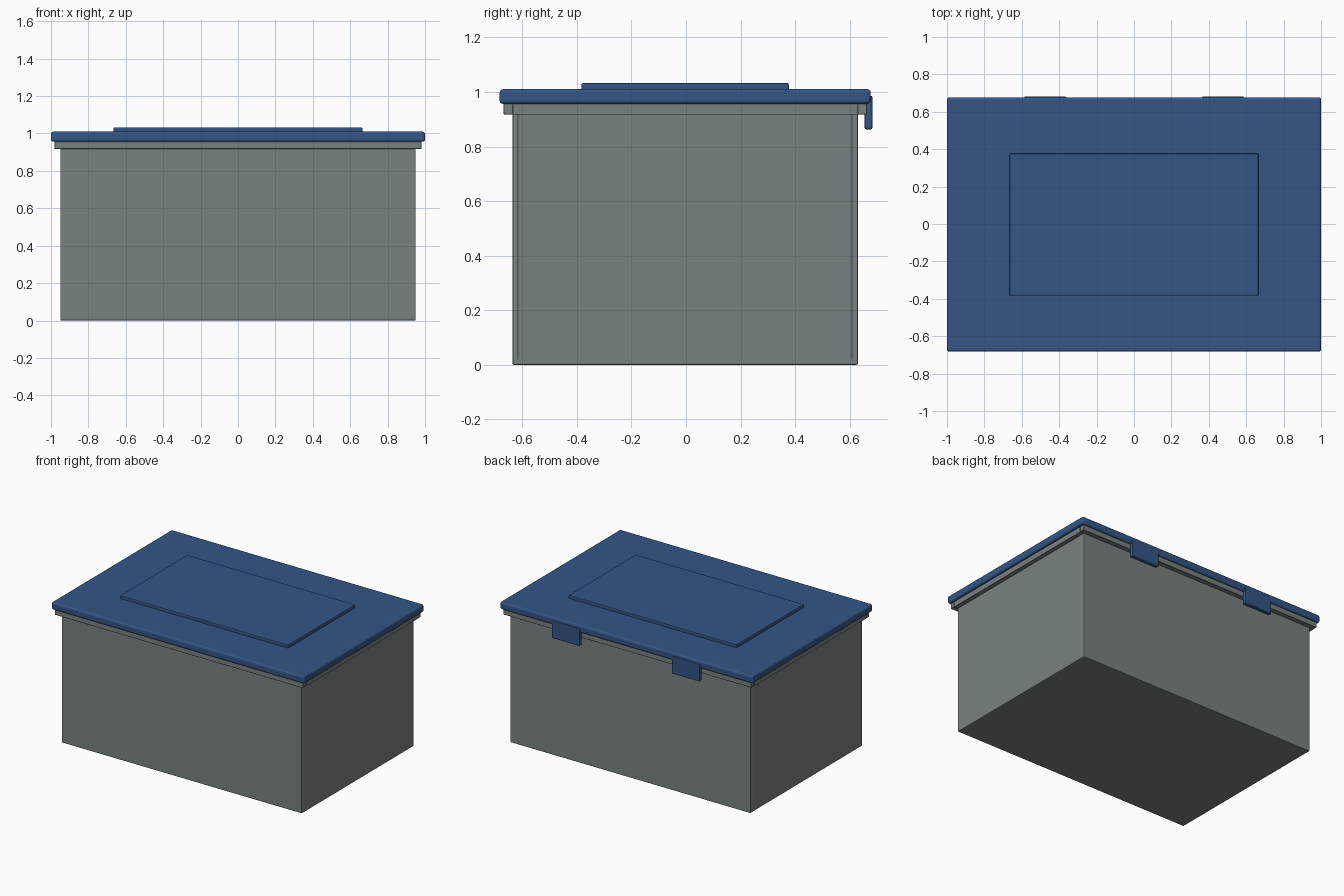
import bpy, bmesh

if "Cube" in bpy.data.objects:
    bpy.data.objects.remove(bpy.data.objects["Cube"])


def material(name, rgb):
    m = bpy.data.materials.new(name)
    m.diffuse_color = (*rgb, 1.0)
    m.use_nodes = True
    m.node_tree.nodes["Principled BSDF"].inputs["Base Color"].default_value = m.diffuse_color
    return m


grey = material("grey plastic", (0.19, 0.22, 0.22))
blue = material("blue plastic", (0.034, 0.092, 0.24))

CY = -0.003  # the hinges stick out at the back, so the box sits slightly forward


def box(name, x, y, z, mat, bevel=0.0, segments=2):
    """Bevelled block from (min, max) ranges."""
    bm = bmesh.new()
    bmesh.ops.create_cube(bm, size=1)
    for v in bm.verts:
        v.co = [r[0] if c < 0 else r[1] for c, r in zip(v.co, (x, y, z))]
    if bevel:
        bmesh.ops.bevel(bm, geom=bm.edges[:], offset=bevel, segments=segments,
                        profile=0.5, affect='EDGES')
    bmesh.ops.recalc_face_normals(bm, faces=bm.faces[:])
    me = bpy.data.meshes.new(name)
    bm.to_mesh(me)
    bm.free()
    me.materials.append(mat)
    ob = bpy.data.objects.new(name, me)
    bpy.context.collection.objects.link(ob)
    return ob


def span(c, half):
    return (c - half, c + half)


# Open tub: floor and four thin walls
W, D, T = 0.95, 0.633, 0.022
box("tub_floor", span(0, W), span(CY, D), (0, 0.022), grey, 0.005)
for s, fb, lr in ((-1, "front", "left"), (1, "back", "right")):
    box(fb + "_wall", span(0, W), span(CY + s * (D - T / 2), T / 2),
        (0.005, 0.93), grey, 0.004)
    box(lr + "_wall", span(s * (W - T / 2), T / 2), span(CY, D - T + 0.002),
        (0.005, 0.93), grey, 0.004)

# Rim frame around the top of the tub
RX, RY, RT = 0.981, 0.666, 0.035
for s, fb, lr in ((-1, "front", "left"), (1, "back", "right")):
    box(fb + "_rim", span(0, RX), span(CY + s * (RY - RT / 2), RT / 2),
        (0.918, 0.957), grey, 0.002, 1)
    box(lr + "_rim", span(s * (RX - RT / 2), RT / 2), span(CY, RY - RT),
        (0.918, 0.957), grey)

# Lid with raised centre panel
box("lid", span(0, 1.0), span(CY, 0.68), (0.956, 1.01), blue, 0.013, 3)
box("lid_panel", span(0, 0.665), span(CY, 0.38), (1.0, 1.033), blue, 0.006)

# Hinge tabs at the back
for s, side in ((-1, "left"), (1, "right")):
    box(side + "_hinge", span(s * 0.475, 0.111), (0.655, 0.683),
        (0.863, 0.986), blue, 0.006)
